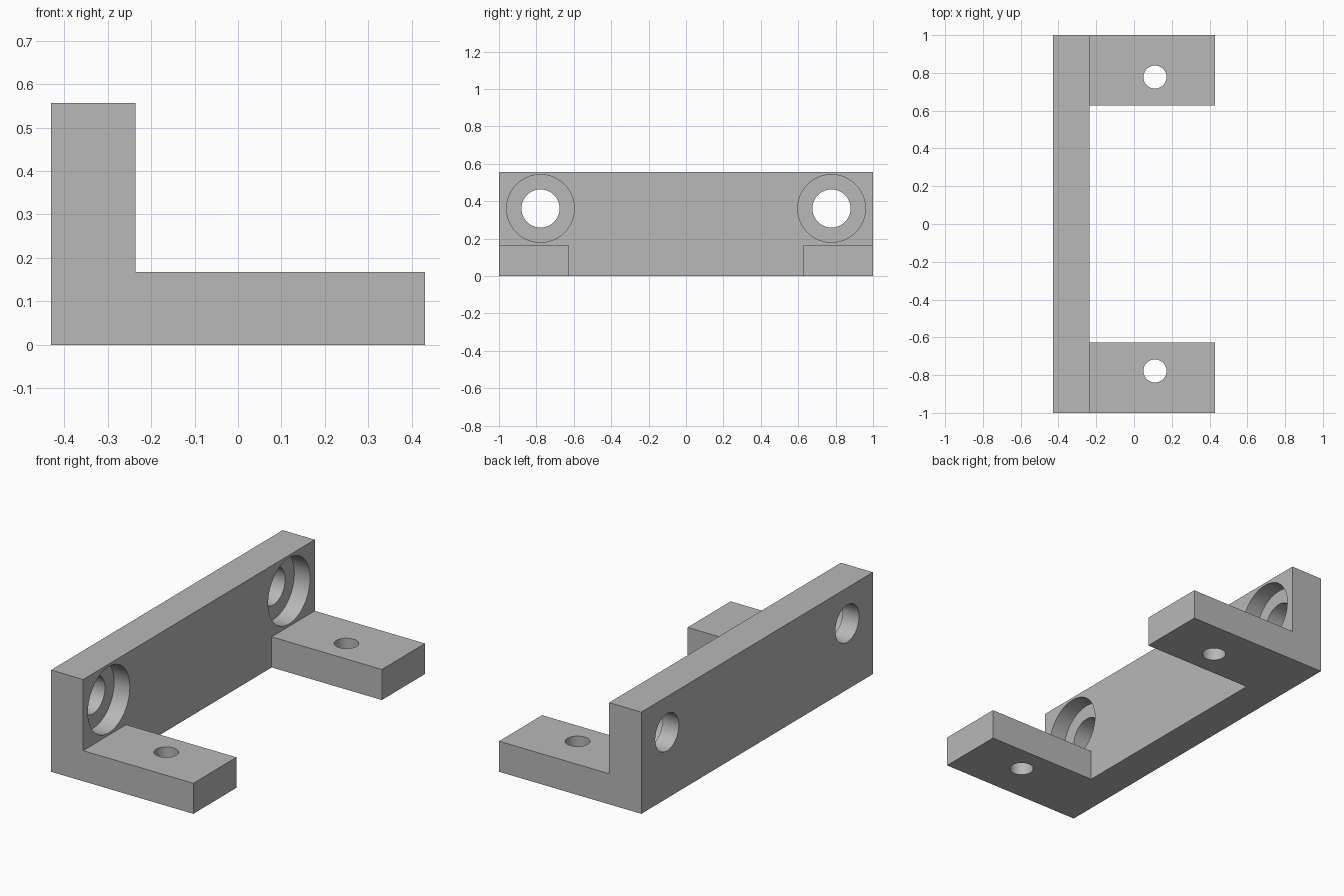
import bpy
import bmesh
from mathutils import Matrix, Vector

cube = bpy.data.objects.get("Cube")
if cube:
    bpy.data.objects.remove(cube, do_unlink=True)

# Overall dimensions
LEFT, RIGHT, WALL = -0.43, 0.43, -0.236
HEIGHT, TAB_HEIGHT, TAB_INNER = 0.556, 0.167, 0.628
HOLE_Y, WALL_HOLE_Z, TAB_HOLE_X = 0.778, 0.361, 0.111

gray = bpy.data.materials.new("plain gray")
gray.use_nodes = True
color = (0.48, 0.48, 0.48, 1)
gray.diffuse_color = color
gray.node_tree.nodes["Principled BSDF"].inputs["Base Color"].default_value = color


def mesh_object(name, bm):
    bmesh.ops.recalc_face_normals(bm, faces=bm.faces)
    mesh = bpy.data.meshes.new(name)
    bm.to_mesh(mesh)
    bm.free()
    mesh.materials.append(gray)
    obj = bpy.data.objects.new(name, mesh)
    bpy.context.collection.objects.link(obj)
    return obj


def cylinder(name, radius, start, end):
    """Cylinder running between two points."""
    start, end = Vector(start), Vector(end)
    axis = end - start
    turn = axis.to_track_quat("Z", "Y").to_matrix().to_4x4()
    bm = bmesh.new()
    bmesh.ops.create_cone(bm, cap_ends=True, segments=64, radius1=radius,
                          radius2=radius, depth=axis.length,
                          matrix=Matrix.Translation((start + end) / 2) @ turn)
    return mesh_object(name, bm)


# Bracket base: C-shaped footprint, extruded to the tab height
outline = [(LEFT, -1), (WALL, -1), (RIGHT, -1), (RIGHT, -TAB_INNER),
           (WALL, -TAB_INNER), (WALL, TAB_INNER), (RIGHT, TAB_INNER),
           (RIGHT, 1), (WALL, 1), (LEFT, 1)]
bm = bmesh.new()
verts = [bm.verts.new((x, y, 0)) for x, y in outline]
# Three floor faces: wall strip and the two tabs
wall_floor = bm.faces.new([verts[i] for i in (0, 1, 4, 5, 8, 9)])
tab_floors = [bm.faces.new(verts[1:5]), bm.faces.new(verts[5:9])]
lifted = bmesh.ops.extrude_face_region(
    bm, geom=[wall_floor] + tab_floors, use_keep_orig=True)["geom"]
bmesh.ops.translate(bm, vec=(0, 0, TAB_HEIGHT),
                    verts=[g for g in lifted if isinstance(g, bmesh.types.BMVert)])

# Upright wall: raise the top of the strip
wall_top = next(f for f in lifted if isinstance(f, bmesh.types.BMFace)
                and len(f.verts) == 6)
raised = bmesh.ops.extrude_face_region(bm, geom=[wall_top])["geom"]
bmesh.ops.translate(bm, vec=(0, 0, HEIGHT - TAB_HEIGHT),
                    verts=[g for g in raised if isinstance(g, bmesh.types.BMVert)])
bmesh.ops.dissolve_limit(bm, angle_limit=0.01, verts=bm.verts, edges=bm.edges)
bracket = mesh_object("mounting_bracket", bm)

# Screw holes: counterbored through the wall, plain through each tab
cutters = []
for side, y in (("front", -HOLE_Y), ("back", HOLE_Y)):
    z = WALL_HOLE_Z
    cutters += [
        cylinder(side + "_wall_hole_cutter", 0.102, (LEFT - 0.1, y, z), (WALL + 0.1, y, z)),
        cylinder(side + "_counterbore_cutter", 0.181, (WALL - 0.095, y, z), (WALL + 0.1, y, z)),
        cylinder(side + "_tab_hole_cutter", 0.061, (TAB_HOLE_X, y, -0.1),
                 (TAB_HOLE_X, y, TAB_HEIGHT + 0.1)),
    ]

bpy.ops.object.select_all(action="DESELECT")
bracket.select_set(True)
bpy.context.view_layer.objects.active = bracket
for cutter in cutters:
    cut = bracket.modifiers.new(cutter.name, "BOOLEAN")
    cut.operation = "DIFFERENCE"
    cut.solver = "EXACT"
    cut.object = cutter
    bpy.ops.object.modifier_apply(modifier=cut.name)
    bpy.data.objects.remove(cutter, do_unlink=True)

# Round bores, crisp edges
bpy.ops.object.shade_smooth_by_angle(angle=0.5)
